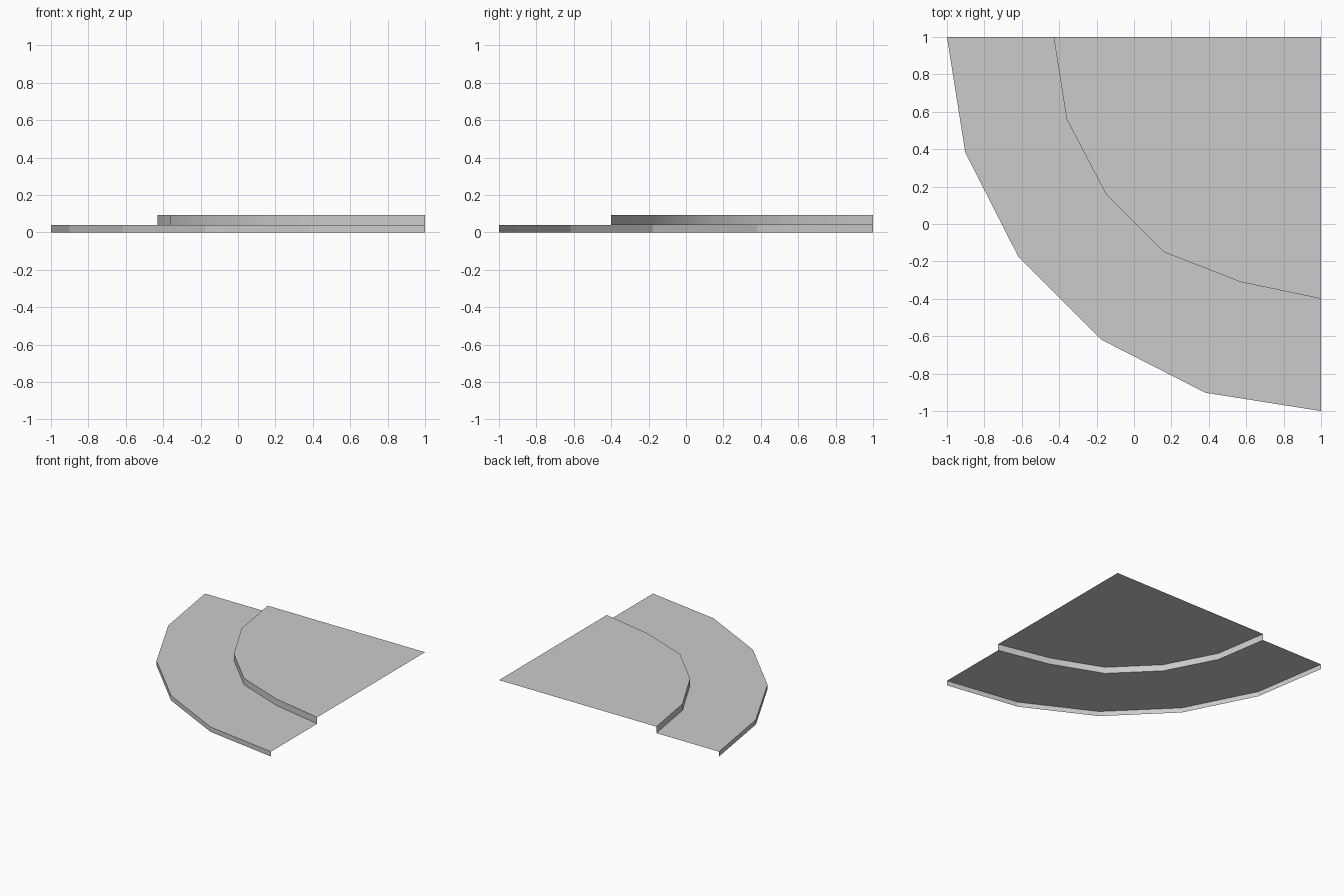
import bpy
import bmesh
from math import cos, sin, radians

cube = bpy.data.objects.get("Cube")
if cube:
    bpy.data.objects.remove(cube, do_unlink=True)

GREY = (0.6, 0.6, 0.6, 1.0)
grey = bpy.data.materials.new("plain grey")
grey.use_nodes = True
grey.diffuse_color = GREY
grey.node_tree.nodes["Principled BSDF"].inputs["Base Color"].default_value = GREY

STEP_Z, TOP_Z = 0.04, 0.093

# Quarter arcs running from the back edge round to the right edge
outer = [(1 - 2 * cos(radians(a)), 1 - 2 * sin(radians(a))) for a in range(0, 91, 18)]
inner = [(-0.43, 1), (-0.36, 0.56), (-0.15, 0.16), (0.16, -0.15), (0.57, -0.31), (1, -0.4)]


def finish(name, bm, smooth=False):
    mesh = bpy.data.meshes.new(name)
    for face in bm.faces:
        face.smooth = smooth
    bm.to_mesh(mesh)
    bm.free()
    mesh.materials.append(grey)
    obj = bpy.data.objects.new(name, mesh)
    bpy.context.collection.objects.link(obj)
    return obj


def strip(name, low, low_z, high, high_z, smooth=False):
    """Open band of quads between two arcs, facing up or outward."""
    bm = bmesh.new()
    a = [bm.verts.new((x, y, low_z)) for x, y in low]
    b = [bm.verts.new((x, y, high_z)) for x, y in high]
    for i in range(len(a) - 1):
        bm.faces.new((a[i], a[i + 1], b[i + 1], b[i]))
    return finish(name, bm, smooth)


# Lower step: outer riser and ring-shaped tread, open underneath
strip("lower_riser", outer, 0, outer, STEP_Z)
strip("lower_tread", outer, STEP_Z, inner, STEP_Z)

# Upper step: softly shaded riser and fan-shaped landing
strip("upper_riser", inner, STEP_Z, inner, TOP_Z, smooth=True)
bm = bmesh.new()
bm.faces.new([bm.verts.new((x, y, TOP_Z)) for x, y in inner + [(1, 1)]])
finish("upper_landing", bm)
